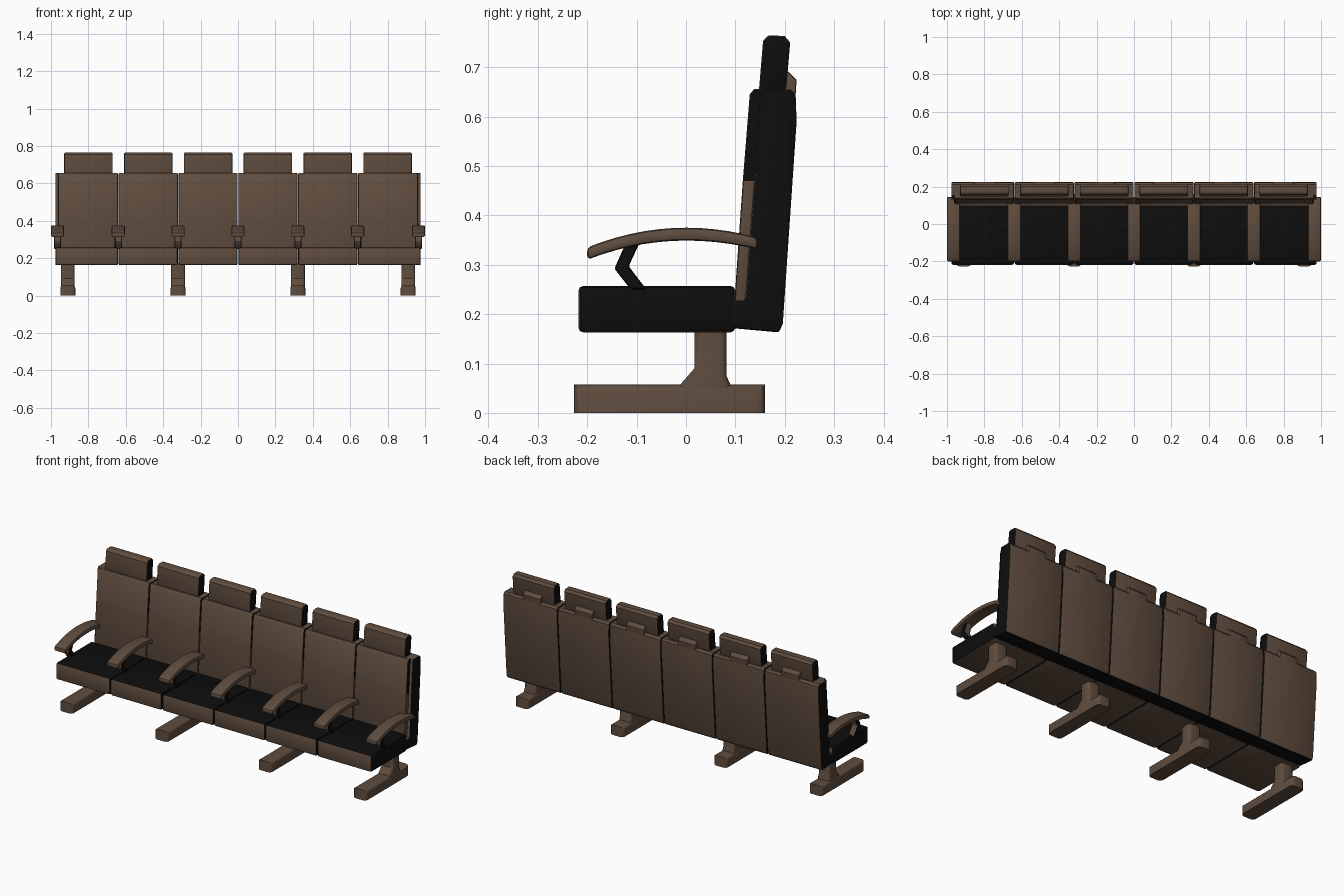
import bpy, bmesh, math

if "Cube" in bpy.data.objects:
    bpy.data.objects.remove(bpy.data.objects["Cube"])


def material(name, rgb):
    m = bpy.data.materials.new(name)
    m.diffuse_color = (*rgb, 1)
    m.use_nodes = True
    m.node_tree.nodes["Principled BSDF"].inputs["Base Color"].default_value = m.diffuse_color
    return m


BROWN = material("brown_upholstery", (0.115, 0.073, 0.049))
BLACK = material("black_trim", (0.004, 0.004, 0.004))


def all_brown(n, c):
    return 0


def prism(name, profile, x0, x1, bevel=0.006, rule=all_brown, segments=2, pick=None):
    """Extrude a (y, z) profile from x0 to x1, bevel its sharp edges, colour faces by rule."""
    bm = bmesh.new()
    a = [bm.verts.new((x0, y, z)) for y, z in profile]
    b = [bm.verts.new((x1, y, z)) for y, z in profile]
    n = len(profile)
    bm.faces.new(a)
    bm.faces.new(b[::-1])
    for i in range(n):
        j = (i + 1) % n
        bm.faces.new((a[j], a[i], b[i], b[j]))
    bmesh.ops.recalc_face_normals(bm, faces=bm.faces)
    pick = pick or (lambda e: e.calc_face_angle(0) > 0.9)
    edges = [e for e in bm.edges if pick(e)]
    bmesh.ops.bevel(bm, geom=edges, offset=bevel, segments=segments,
                    profile=0.5, affect='EDGES', clamp_overlap=True)
    bm.normal_update()
    for f in bm.faces:
        f.material_index = rule(f.normal, f.calc_center_median())
    me = bpy.data.meshes.new(name)
    bm.to_mesh(me)
    bm.free()
    me.materials.append(BROWN)
    me.materials.append(BLACK)
    ob = bpy.data.objects.new(name, me)
    bpy.context.collection.objects.link(ob)
    bpy.context.view_layer.objects.active = ob
    ob.select_set(True)
    bpy.ops.object.shade_smooth_by_angle(angle=math.radians(32))
    ob.select_set(False)
    return ob


# Colour rules: trim on flanks, seat tops and the shell underside
def side_black(n, c):
    return int(abs(n.x) > 0.6)


def seat_rule(n, c):
    return int(n.z > 0.6 or abs(n.x) > 0.6)


def shell_rule(n, c):
    return int(abs(n.x) > 0.6 or n.z < -0.6)


def cushion_rule(n, c):
    return 0


seat_profile = [(-0.218, 0.163), (0.10, 0.163), (0.10, 0.257), (-0.218, 0.257)]
shell_profile = [(0.09, 0.172), (0.188, 0.163), (0.196, 0.18), (0.224, 0.59),
                 (0.222, 0.645), (0.212, 0.655), (0.152, 0.655), (0.12, 0.228), (0.09, 0.228)]
cushion_low = [(0.098, 0.225), (0.115, 0.47), (0.147, 0.47), (0.127, 0.225)]
cushion_high = [(0.115, 0.47), (0.129, 0.645), (0.138, 0.656), (0.162, 0.656), (0.147, 0.47)]
head_profile = [(0.147, 0.645), (0.156, 0.753), (0.166, 0.765), (0.2, 0.763),
                (0.211, 0.75), (0.202, 0.645)]
bracket_profile = [(0.19, 0.6), (0.219, 0.6), (0.224, 0.674), (0.207, 0.691), (0.197, 0.691)]


def length_edges(e):
    # edges of the cushion flanks, leaving the seam between halves closed
    zs = [v.co.z for v in e.verts]
    seam = all(abs(z - 0.47) < 0.001 for z in zs)
    return e.calc_face_angle(0) > 0.9 and not seam


# Six seats
for i in range(6):
    c = -0.8 + 0.32 * i
    x0 = -0.977 if i == 0 else c - 0.158
    x1 = 0.977 if i == 5 else c + 0.158
    prism(f"seat_{i+1}", seat_profile, x0, x1, 0.01, seat_rule)
    prism(f"back_shell_{i+1}", shell_profile, x0, x1, 0.005, shell_rule)
    cx0, cx1 = max(x0, -0.962), min(x1, 0.962)
    prism(f"back_cushion_lower_{i+1}", cushion_low, cx0, cx1, 0.006, all_brown, 2, length_edges)
    prism(f"back_cushion_upper_{i+1}", cushion_high, cx0, cx1, 0.006, side_black, 2, length_edges)
    prism(f"headrest_{i+1}", head_profile, c - 0.13, c + 0.13, 0.007, side_black)
    prism(f"headrest_bracket_{i+1}", bracket_profile, c - 0.055, c + 0.055, 0.004)

# Curved armrests with bent supports
top, bottom = [], []
for k in range(13):
    y = -0.2 + 0.345 * k / 12
    drop = 1.0 * y * y if y < 0 else 1.0 * y * y * 0.95
    top.append((y, 0.375 - drop))
    bottom.append((y, 0.349 - drop * (0.97 if y < 0 else 0.9)))
arm_profile = top + bottom[::-1]
support_profile = [(-0.126, 0.335), (-0.145, 0.292), (-0.112, 0.25), (-0.08, 0.25),
                   (-0.116, 0.297), (-0.095, 0.342)]
for i, x in enumerate([-0.965, -0.64, -0.32, 0, 0.32, 0.64, 0.965]):
    prism(f"armrest_{i+1}", arm_profile, x - 0.035, x + 0.035, 0.008)
    prism(f"armrest_support_{i+1}", support_profile, x - 0.019, x + 0.019, 0.003, side_black, 1)

# Four floor feet with posts
foot_profile = [(-0.227, 0), (0.16, 0), (0.16, 0.057), (-0.227, 0.057)]
post_profile = [(-0.012, 0.045), (-0.012, 0.057), (0.017, 0.09), (0.017, 0.175),
                (0.082, 0.175), (0.082, 0.075), (0.09, 0.057), (0.09, 0.045)]


def upright(e):
    d = e.verts[0].co - e.verts[1].co
    top_long = abs(d.y) > 0.1 and e.verts[0].co.z > 0.05
    return abs(d.z) > 0.05 or top_long


def post_corners(e):
    d = e.verts[0].co - e.verts[1].co
    return abs(d.x) < 0.001 and abs(d.z) > 0.005


for i, x in enumerate([-0.91, -0.32, 0.32, 0.91]):
    prism(f"foot_{i+1}", foot_profile, x - 0.04, x + 0.04, 0.018, all_brown, 3, upright)
    prism(f"post_{i+1}", post_profile, x - 0.037, x + 0.037, 0.014, all_brown, 3, post_corners)
